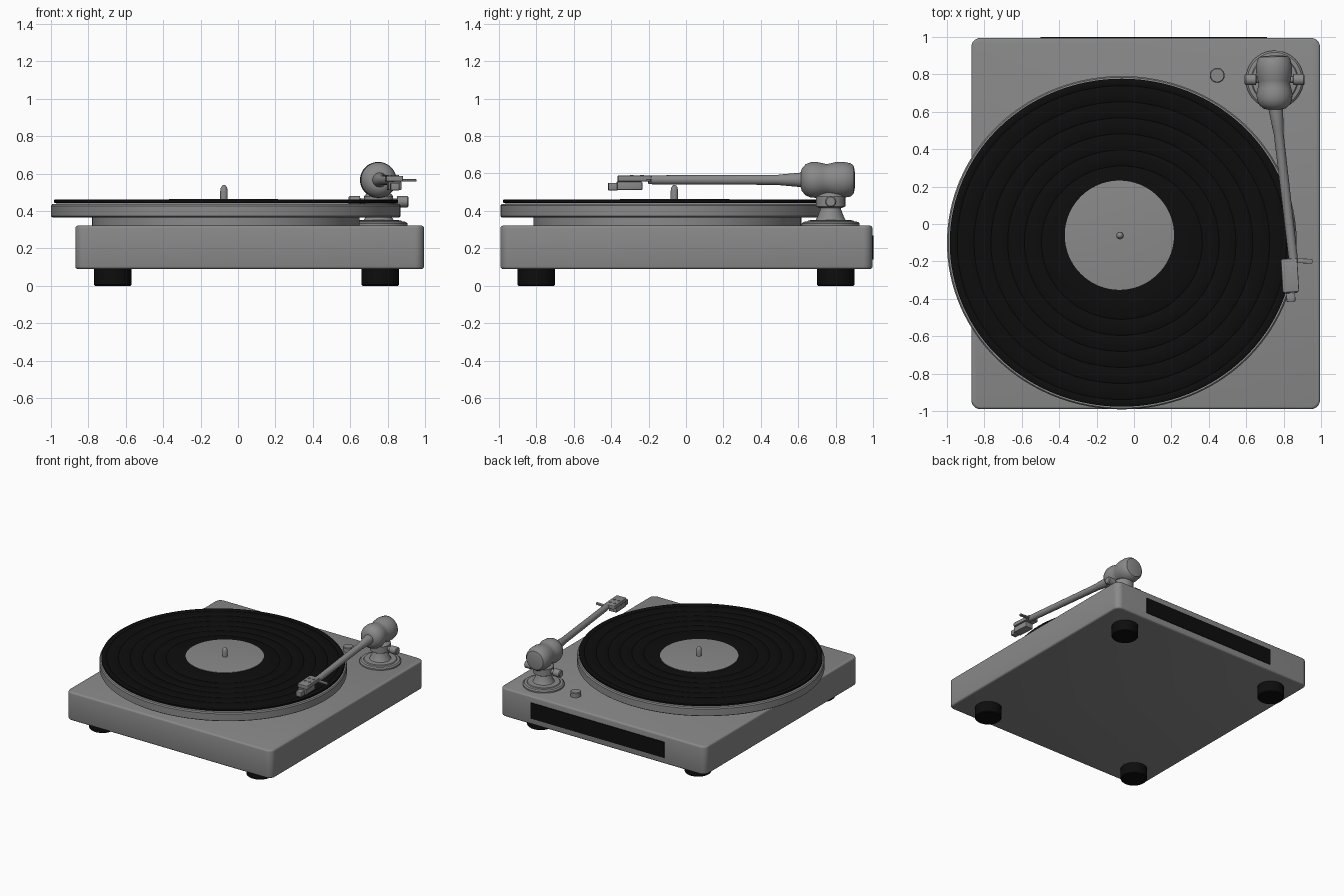
import bpy, bmesh, math
from mathutils import Vector

if "Cube" in bpy.data.objects:
    bpy.data.objects.remove(bpy.data.objects["Cube"])


def material(name, v):
    m = bpy.data.materials.new(name)
    m.diffuse_color = (v, v * 1.01, v, 1)
    m.use_nodes = True
    m.node_tree.nodes["Principled BSDF"].inputs["Base Color"].default_value = m.diffuse_color
    return m


GREY = material("satin_grey", 0.25)
BLACK = material("matt_black", 0.004)


def finish(name, bm, mat, angle=35):
    bmesh.ops.recalc_face_normals(bm, faces=bm.faces)
    me = bpy.data.meshes.new(name)
    bm.to_mesh(me)
    bm.free()
    ob = bpy.data.objects.new(name, me)
    bpy.context.collection.objects.link(ob)
    me.materials.append(mat)
    bpy.ops.object.select_all(action='DESELECT')
    ob.select_set(True)
    bpy.context.view_layer.objects.active = ob
    bpy.ops.object.shade_smooth_by_angle(angle=math.radians(angle))
    return ob


def lathe(name, profile, loc, mat, direction=(0, 0, 1), scale=(1, 1), n=48):
    """Revolve (radius, height) points around z, then aim along direction."""
    bm = bmesh.new()
    rings = []
    for r, z in profile:
        rings.append([bm.verts.new((r * scale[0] * math.cos(2 * math.pi * i / n),
                                    r * scale[1] * math.sin(2 * math.pi * i / n), z))
                      for i in range(n)])
    for a, b in zip(rings, rings[1:]):
        for i in range(n):
            j = (i + 1) % n
            bm.faces.new((a[i], a[j], b[j], b[i]))
    bm.faces.new(rings[0])
    bm.faces.new(rings[-1])
    ob = finish(name, bm, mat)
    ob.rotation_mode = 'QUATERNION'
    ob.rotation_quaternion = Vector((0, 0, 1)).rotation_difference(Vector(direction).normalized())
    ob.location = loc
    return ob


def box(name, lo, hi, mat, corner=0.0, edge=0.004, turn=0.0):
    """Box between two corners; optional rounded upright corners and edge bevel."""
    lo, hi = Vector(lo), Vector(hi)
    size, mid = hi - lo, (lo + hi) / 2
    bm = bmesh.new()
    bmesh.ops.create_cube(bm, size=1)
    for v in bm.verts:
        v.co = Vector((v.co.x * size.x, v.co.y * size.y, v.co.z * size.z))
    if corner:
        up = [e for e in bm.edges if abs(e.verts[0].co.z - e.verts[1].co.z) > 1e-5]
        bmesh.ops.bevel(bm, geom=up, offset=corner, segments=8, profile=0.5, affect='EDGES')
    if edge:
        rim = [e for e in bm.edges
               if len(e.link_faces) == 2 and e.calc_face_angle() > math.radians(40)]
        bmesh.ops.bevel(bm, geom=rim, offset=edge, segments=3, profile=0.5, affect='EDGES')
    ob = finish(name, bm, mat)
    ob.location = mid
    ob.rotation_euler.z = turn
    return ob


# plinth, rear connection panel, feet
box("plinth", (-0.87, -0.99, 0.09), (0.995, 0.995, 0.322), GREY, corner=0.05, edge=0.014)
box("rear_panel", (-0.50, 0.992, 0.14), (0.71, 1.0, 0.27), BLACK, edge=0)
for x in (-0.67, 0.76):
    for y in (-0.8, 0.8):
        lathe("foot", [(0.094, 0), (0.1, 0.006), (0.1, 0.095)], (x, y, 0), BLACK)

# platter stack
C = (-0.065, -0.10)
lathe("sub_platter", [(0.715, 0.315), (0.715, 0.37)], (*C, 0), GREY, n=96)
lathe("platter", [(0.925, 0.365), (0.935, 0.372), (0.935, 0.428), (0.928, 0.437)],
      (*C, 0), GREY, scale=(1, 0.953), n=128)

# record: raised rim and a few track gaps cut as shallow grooves
prof = [(0.905, 0.440), (0.920, 0.445), (0.920, 0.458), (0.912, 0.462)]
for r in (0.88, 0.79, 0.70, 0.61, 0.52, 0.43):
    prof += [(r + 0.008, 0.461), (r, 0.457), (r - 0.008, 0.461)]
prof += [(0.33, 0.461)]
lathe("record", prof, (*C, 0), BLACK, scale=(1, 0.953), n=128)
lathe("record_label", [(0.292, 0.458), (0.292, 0.464), (0.285, 0.465)],
      (-0.078, -0.06, 0), GREY, n=96)
lathe("spindle", [(0.02, 0.46), (0.02, 0.505), (0.017, 0.525), (0.009, 0.536), (0.002, 0.539)],
      (-0.075, -0.062, 0), GREY, n=24)

# power button
lathe("button", [(0.04, 0.315), (0.04, 0.355), (0.035, 0.36)], (0.445, 0.795, 0), GREY, n=32)

# tonearm base, post and yoke
P = (0.752, 0.772)
lathe("arm_base", [(0.155, 0.315), (0.155, 0.333), (0.145, 0.342), (0.125, 0.344), (0.12, 0.35),
                   (0.08, 0.352), (0.072, 0.365), (0.055, 0.41), (0.05, 0.43)], (*P, 0), GREY)
lathe("yoke", [(0.06, 0.415), (0.078, 0.425), (0.078, 0.478), (0.07, 0.488), (0.05, 0.5)],
      (*P, 0), GREY)
lathe("pivot_axle", [(0.024, -0.16), (0.03, -0.154), (0.03, -0.1), (0.018, -0.098),
                     (0.018, 0.098), (0.03, 0.1), (0.03, 0.154), (0.024, 0.16)],
      (*P, 0.45), GREY, direction=(1, 0, 0), n=24)

# counterweight body: two bulges with a waist, running rear to front
lathe("counterweight", [(0.05, 0), (0.075, 0.006), (0.089, 0.022), (0.096, 0.06), (0.095, 0.10),
                        (0.087, 0.135), (0.084, 0.15), (0.09, 0.175), (0.096, 0.205),
                        (0.094, 0.235), (0.083, 0.262), (0.06, 0.282), (0.04, 0.288)],
      (0.747, 0.9, 0.566), GREY, direction=(0.02, -1, 0))

# arm tube with tapered collar
start, tip = Vector((0.757, 0.625, 0.566)), Vector((0.853, -0.20, 0.566))
run = tip - start
L = run.length
turn = math.atan2(run.x, -run.y)
lathe("arm_tube", [(0.04, 0), (0.038, 0.02), (0.028, 0.13), (0.0265, 0.135),
                   (0.0245, L - 0.03), (0.022, L)], start, GREY, direction=run, n=32)

# headshell, cartridge and finger lift
box("headshell", (0.79, -0.365, 0.558), (0.878, -0.185, 0.588), GREY, corner=0.01, turn=turn * 0.5)
box("cartridge", (0.80, -0.37, 0.512), (0.87, -0.235, 0.556), GREY, turn=turn * 0.5)
box("stylus_guard", (0.815, -0.415, 0.51), (0.862, -0.365, 0.55), GREY, turn=turn * 0.5)
for x in (0.813, 0.852):
    for y in (-0.235, -0.29):
        lathe("headshell_screw", [(0.01, 0.585), (0.01, 0.592)], (x, y, 0), GREY, n=12)
box("finger_lift", (0.86, -0.21, 0.558), (0.955, -0.185, 0.57), GREY, corner=0.01, edge=0.003, turn=-0.05)
